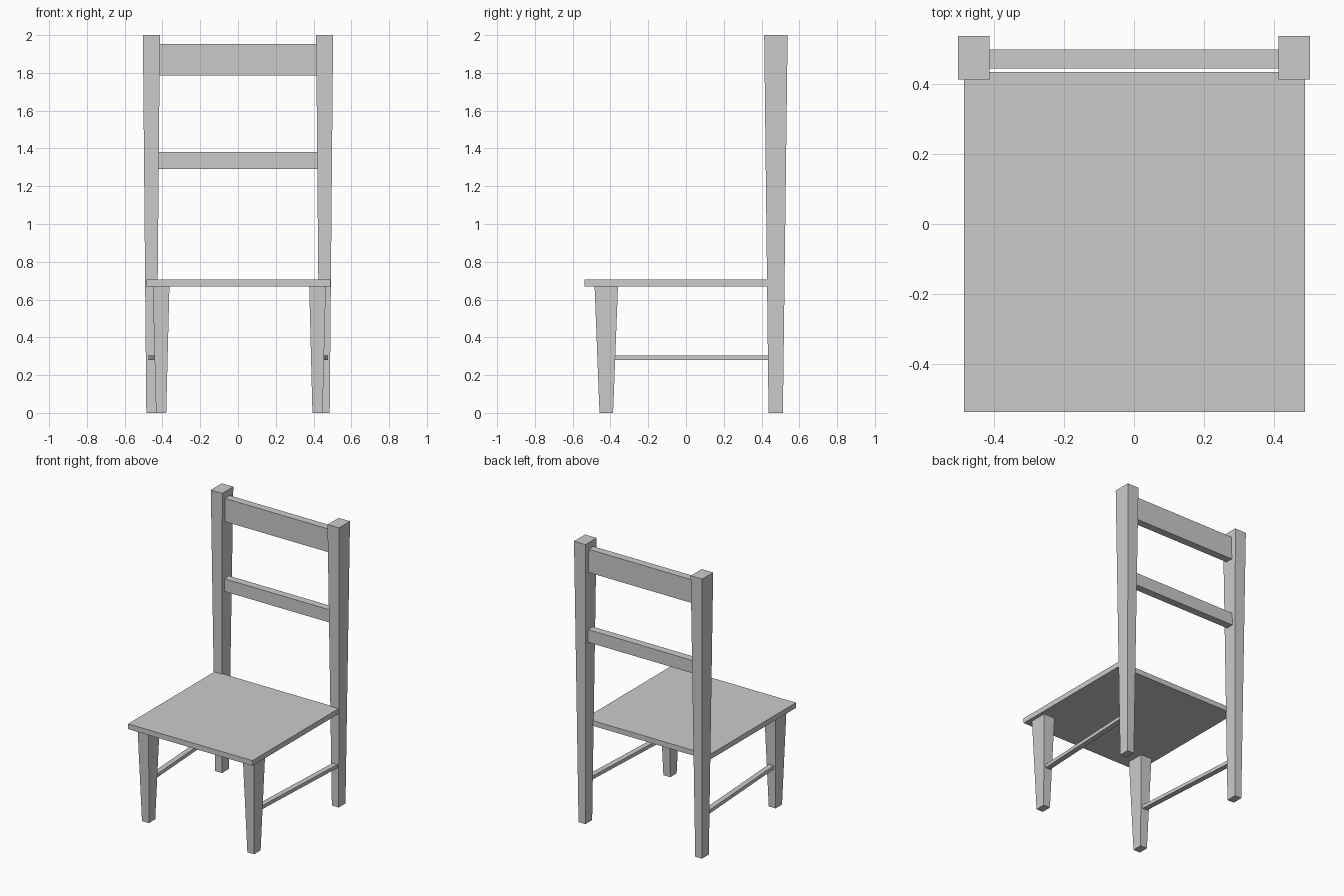
import bpy

if "Cube" in bpy.data.objects:
    bpy.data.objects.remove(bpy.data.objects["Cube"])


def prism(name, end_a, end_b):
    """Solid joining two four-cornered ends, both listed in the same order."""
    faces = [(3, 2, 1, 0), (4, 5, 6, 7)]
    faces += [(i, (i + 1) % 4, (i + 1) % 4 + 4, i + 4) for i in range(4)]
    mesh = bpy.data.meshes.new(name)
    mesh.from_pydata(end_a + end_b, [], faces)
    obj = bpy.data.objects.new(name, mesh)
    bpy.context.collection.objects.link(obj)
    return obj


def rect_z(x0, x1, y0, y1, z):
    """Horizontal rectangle at height z."""
    return [(x0, y0, z), (x1, y0, z), (x1, y1, z), (x0, y1, z)]


def rect_y(x, half, z0, z1, y):
    """Upright rectangle facing along y."""
    return [(x + half, y, z0), (x - half, y, z0), (x - half, y, z1), (x + half, y, z1)]


def box(name, x0, x1, y0, y1, z0, z1):
    return prism(name, rect_z(x0, x1, y0, y1, z0), rect_z(x0, x1, y0, y1, z1))


# Seat board
box("seat", -0.487, 0.49, -0.538, 0.436, 0.67, 0.707)

for side, s in (("left", -1), ("right", 1)):
    # Back posts, widening towards the top
    px = s * 0.4585
    prism(f"back_post_{side}",
          rect_z(px - 0.027, px + 0.027, 0.437, 0.513, 0),
          rect_z(px - 0.045, px + 0.045, 0.414, 0.538, 2))

    # Front legs, set very slightly to the right as a pair
    fx = 0.007 + s * 0.414
    prism(f"front_leg_{side}",
          rect_z(fx - 0.027, fx + 0.027, -0.458, -0.386, 0),
          rect_z(fx - 0.044, fx + 0.044, -0.484, -0.36, 0.672))

    # Side stretchers, running slightly outward to the back posts
    prism(f"side_stretcher_{side}",
          rect_y(fx, 0.019, 0.28, 0.305, -0.378),
          rect_y(px, 0.019, 0.28, 0.305, 0.437))

# Backrest rails
box("top_rail", -0.416, 0.416, 0.446, 0.5, 1.787, 1.952)
box("middle_rail", -0.422, 0.422, 0.446, 0.5, 1.29, 1.38)
